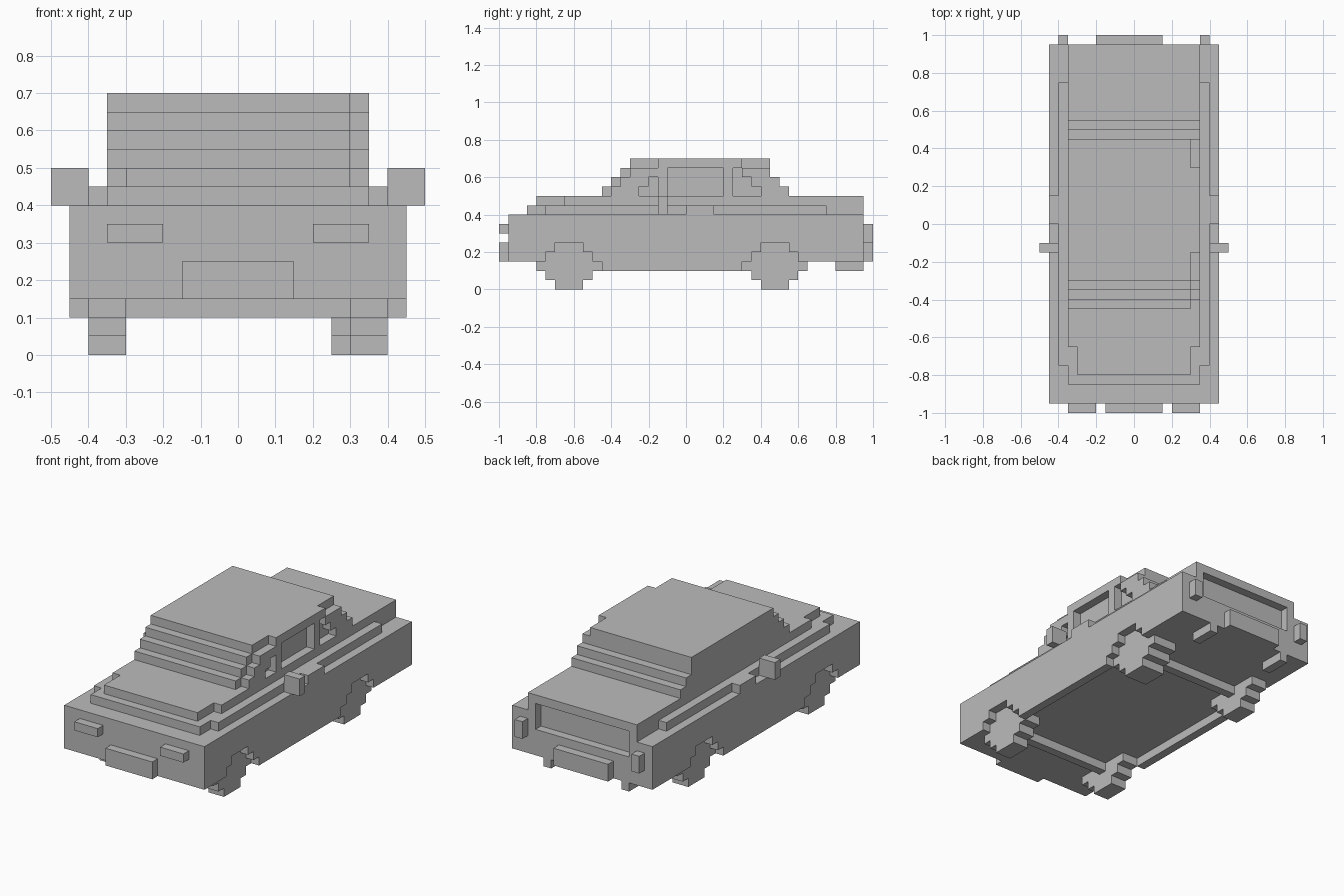
import bpy
import bmesh
from mathutils import Matrix, Vector

UNIT = 0.05  # edge of one building block

default_cube = bpy.data.objects.get("Cube")
if default_cube:
    bpy.data.objects.remove(default_cube, do_unlink=True)

paint = bpy.data.materials.new("plain grey")
paint.use_nodes = True
grey = (0.5, 0.5, 0.5, 1)
paint.diffuse_color = grey
for node in paint.node_tree.nodes:
    if node.type == "BSDF_PRINCIPLED":
        node.inputs["Base Color"].default_value = grey


def build(name, boxes):
    """Make one object from boxes given as x, y and z ranges in blocks."""
    bm = bmesh.new()
    for ranges in boxes:
        low = Vector([r[0] for r in ranges]) * UNIT
        high = Vector([r[1] for r in ranges]) * UNIT
        size = Matrix.Diagonal(high - low).to_4x4()
        bmesh.ops.create_cube(bm, size=1, matrix=Matrix.Translation((low + high) / 2) @ size)
    mesh = bpy.data.meshes.new(name)
    bm.to_mesh(mesh)
    bm.free()
    mesh.materials.append(paint)
    part = bpy.data.objects.new(name, mesh)
    bpy.context.collection.objects.link(part)
    return part


def centred(half):
    return (-half, half)


def both_sides(name, boxes):
    """Build boxes on the left (+x) and mirror them to the right."""
    build("left_" + name, boxes)
    build("right_" + name, [((-x[1], -x[0]), y, z) for x, y, z in boxes])


# Main body, with the rear panel framing a shallow recess
build("body_core", [
    (centred(8), (-19, 18), (3, 8)),
    (centred(8), (18, 19), (3, 6)),
])
both_sides("rear_frame", [
    ((6, 8), (18, 19), (6, 8)),
    ((6, 7), (18, 19), (8, 9)),
])

# Side panels in rows, leaving stepped wheel arches
front_axle, rear_axle = -12.5, 9.5
wheel_rows = (1.5, 2.5, 3.5, 2.5, 1.5)
panel = [((8, 9), (-19, 19), (5, 8))]
for row in (2, 3, 4):
    half = wheel_rows[row]
    z = (row, row + 1)
    panel.append(((8, 9), (front_axle + half, rear_axle - half), z))
    if row > 2:
        panel.append(((8, 9), (-19, front_axle - half), z))
        panel.append(((8, 9), (rear_axle + half, 19), z))
both_sides("side_panel", panel)


# Wheels and axles
def wheel(name, x, centre):
    build(name, [(x, (centre - half, centre + half), (row, row + 1))
                 for row, half in enumerate(wheel_rows)])


wheel("front_left_wheel", (6, 8), front_axle)
wheel("front_right_wheel", (-8, -6), front_axle)
wheel("rear_left_wheel", (5, 8), rear_axle)
wheel("rear_right_wheel", (-8, -6), rear_axle)
for name, y in (("front_axle", front_axle), ("rear_axle", rear_axle)):
    build(name, [(centred(6), (y - 0.5, y + 0.5), (2, 3))])

# Waist, bonnet and boot lid in two stepped layers
build("waist", [
    (centred(7), (-17, 18), (8, 9)),
    (centred(8), (-15, 15), (8, 9)),
])
build("bonnet_and_boot", [
    (centred(6), (-16, -13), (9, 10)),
    (centred(7), (-13, 19), (9, 10)),
])

# Cabin with stepped windscreen and rear window
cabin_rows = ((-9, 11), (-8, 10), (-7, 9), (-6, 9))
build("cabin", [((-7, 6), y, (z, z + 1)) for z, y in enumerate(cabin_rows, 10)])

# Left window frame, standing proud of the glass
frame_rows = (
    ((-8, -5), (-3, -2), (4, 5), (8, 11)),
    ((-7, -4), (-3, -2), (4, 5), (7, 10)),
    ((-6, -2), (4, 5), (6, 9)),
    ((-3, 6),),
)
build("left_window_frame", [((6, 7), y, (z, z + 1))
                            for z, row in enumerate(frame_rows, 10) for y in row])

# Door handles and mirrors
both_sides("door_handle", [((8, 9), (0, 3), (8, 9))])
both_sides("mirror", [((8, 10), (-3, -2), (8, 10))])

# Lamps, number plates and exhausts
both_sides("headlamp", [((4, 7), (-20, -19), (6, 7))])
both_sides("tail_lamp", [((7, 8), (19, 20), (5, 7))])
build("front_plate", [(centred(3), (-20, -19), (3, 5))])
build("rear_plate", [((-4, 3), (19, 20), (3, 5))])
build("left_exhaust", [((4, 5), (16, 19), (2, 3))])
build("right_exhaust", [((-6, -5), (16, 19), (2, 3))])
